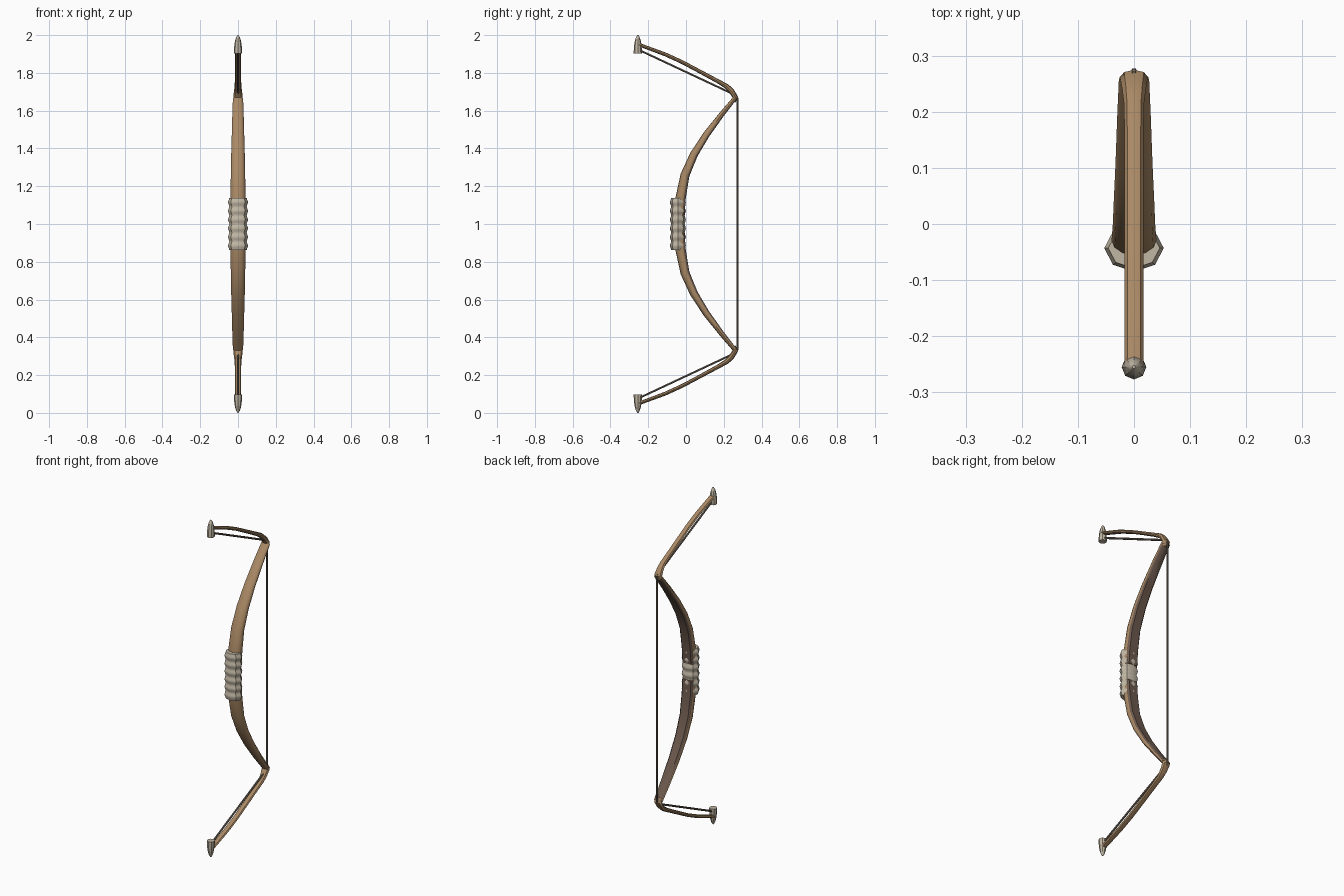
import bpy, bmesh, math
from mathutils import Vector

if "Cube" in bpy.data.objects:
    bpy.data.objects.remove(bpy.data.objects["Cube"])


def material(name, rgb):
    m = bpy.data.materials.new(name)
    m.diffuse_color = (*rgb, 1)
    m.use_nodes = True
    m.node_tree.nodes["Principled BSDF"].inputs["Base Color"].default_value = m.diffuse_color
    return m


WOOD = material("wood", (0.40, 0.25, 0.13))
DARK = material("dark_wood", (0.15, 0.10, 0.075))
CORD = material("cord", (0.17, 0.14, 0.11))
BONE = material("bone", (0.53, 0.47, 0.37))


def sweep(name, rows, section, mats, dark=(), mirror=True):
    """Loft a section along rows of (y, z, half_width, half_depth); mirrored about z = 1."""
    bm = bmesh.new()
    pts = [Vector((0, r[0], r[1] - 1)) for r in rows]
    n, rings = len(section), []
    for i, r in enumerate(rows):
        d = (pts[min(i + 1, len(pts) - 1)] - pts[max(i - 1, 0)]).normalized()
        side = Vector((0, d.z, -d.y))
        rings.append([bm.verts.new(pts[i] + Vector((u * r[2], 0, 0)) + side * v * r[3])
                      for u, v in section])
    for a, b in zip(rings, rings[1:]):
        for k in range(n):
            f = bm.faces.new((a[k], a[(k + 1) % n], b[(k + 1) % n], b[k]))
            f.material_index = 1 if k in dark else 0
    bm.faces.new(rings[0][::-1])
    bm.faces.new(rings[-1])
    bmesh.ops.recalc_face_normals(bm, faces=bm.faces)
    me = bpy.data.meshes.new(name)
    bm.to_mesh(me)
    bm.free()
    for m in mats:
        me.materials.append(m)
    ob = bpy.data.objects.new(name, me)
    ob.location.z = 1
    bpy.context.collection.objects.link(ob)
    if mirror:
        mod = ob.modifiers.new("mirror", "MIRROR")
        mod.use_axis = (False, False, True)
        mod.use_clip = True
    bpy.ops.object.select_all(action="DESELECT")
    ob.select_set(True)
    bpy.context.view_layer.objects.active = ob
    bpy.ops.object.shade_smooth_by_angle(angle=math.radians(40))
    return ob


def ngon(n):
    return [(math.cos(2 * math.pi * k / n), math.sin(2 * math.pi * k / n)) for k in range(n)]


# Main limbs: rounded wooden front, flat dark inner face
front = [(math.cos(math.pi * k / 6), -math.sin(math.pi * k / 6)) for k in range(7)]
limb_section = front + [(-0.92, 0.6), (-0.68, 1), (0.68, 1), (0.92, 0.6)]
sweep("limbs", [
    (-0.035, 1.05, 0.040, 0.028), (-0.028, 1.14, 0.040, 0.027),
    (-0.005, 1.26, 0.038, 0.024), (0.042, 1.368, 0.036, 0.021),
    (0.107, 1.472, 0.033, 0.018), (0.19, 1.582, 0.030, 0.014),
    (0.258, 1.665, 0.027, 0.011)], limb_section, [WOOD, DARK], dark=(7, 8, 9))

# Recurved limb ends
sweep("limb_ends", [
    (0.252, 1.648, 0.025, 0.012), (0.261, 1.672, 0.025, 0.014),
    (0.240, 1.705, 0.021, 0.015), (0.215, 1.729, 0.018, 0.013),
    (0.17, 1.755, 0.017, 0.011), (0.074, 1.807, 0.017, 0.010),
    (-0.02, 1.857, 0.017, 0.010), (-0.11, 1.898, 0.017, 0.010),
    (-0.25, 1.950, 0.017, 0.009)], ngon(8), [WOOD])

# Bowstring running tip to limb bend, then straight down
sweep("bowstring", [
    (-0.25, 1.922, 0.006, 0.006), (0.245, 1.69, 0.006, 0.006),
    (0.266, 1.678, 0.006, 0.008), (0.272, 1.665, 0.006, 0.006),
    (0.272, 1.0, 0.006, 0.006)], ngon(6), [CORD])

# Bone tip caps
sweep("tip_caps", [(-0.255, z, r, r) for z, r in (
    (1.902, 0.022), (1.925, 0.0215), (1.955, 0.0185), (1.975, 0.0145),
    (1.99, 0.009), (2.0, 0.003))], ngon(8), [BONE])

# Wrapped grip with six rounded coils
grip = []
for i in range(37):
    s = 0.5 - 0.5 * math.cos(2 * math.pi * i / 6)
    grip.append((-0.043, 0.862 + 0.276 * i / 36, 0.046 + 0.007 * s, 0.036 + 0.006 * s))
sweep("grip", grip, ngon(8), [BONE], mirror=False)
